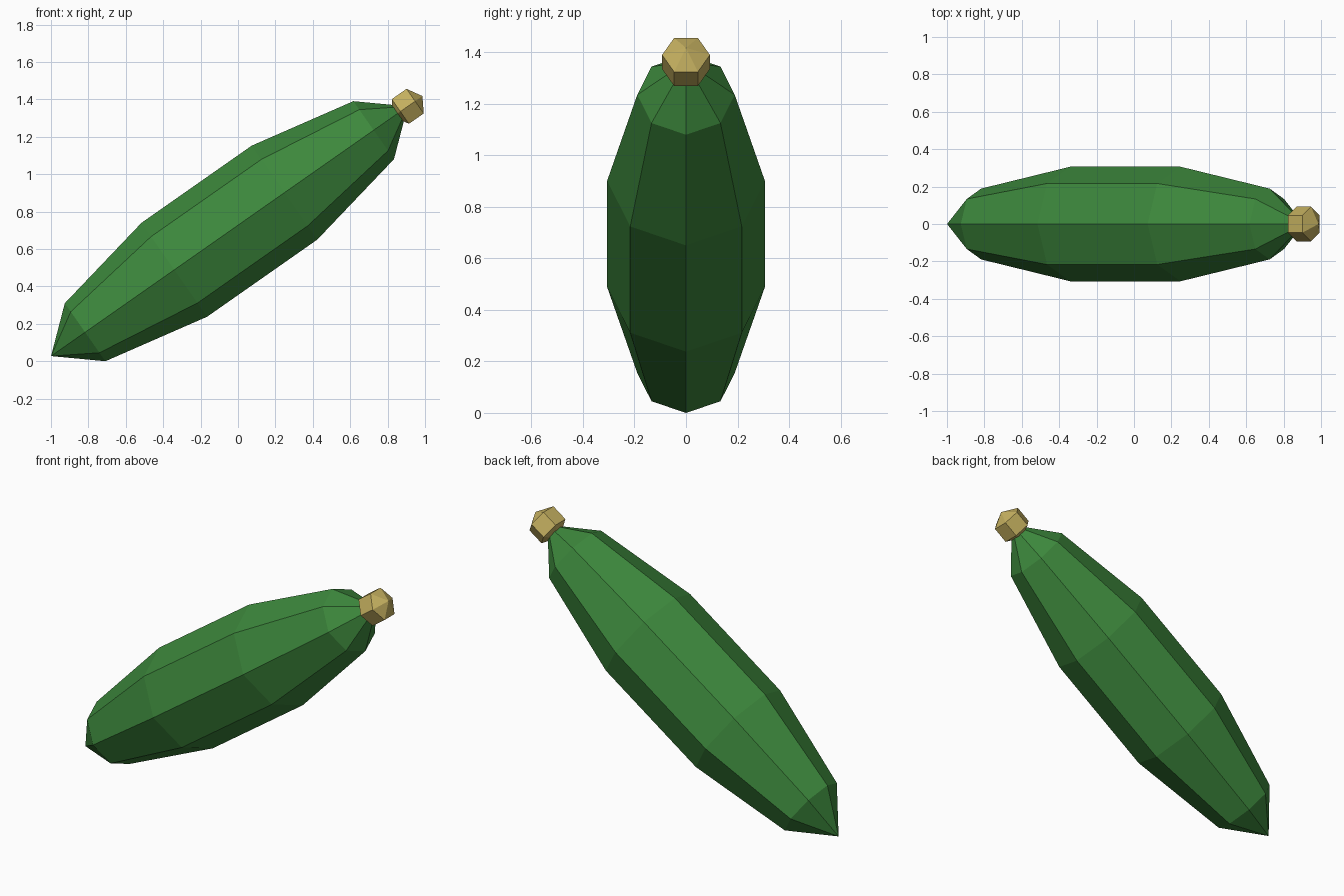
import bpy
import math
from mathutils import Vector, Matrix

cube = bpy.data.objects.get("Cube")
if cube:
    bpy.data.objects.remove(cube, do_unlink=True)


def make_material(name, color):
    mat = bpy.data.materials.new(name)
    mat.use_nodes = True
    mat.diffuse_color = (*color, 1)
    bsdf = next(n for n in mat.node_tree.nodes if n.type == "BSDF_PRINCIPLED")
    bsdf.inputs["Base Color"].default_value = (*color, 1)
    return mat


TILT = math.radians(55)  # lean of the long axis from vertical towards +x
tilt_matrix = Matrix.Rotation(TILT, 4, "Y")


def add_ellipsoid(name, segments, rings, center, radius, half_length, mat):
    """Faceted ellipsoid with its poles on the tilted axis."""
    bpy.ops.mesh.primitive_uv_sphere_add(segments=segments, ring_count=rings, radius=1)
    obj = bpy.context.object
    obj.name = name
    obj.data.name = name
    obj.location = center
    obj.rotation_euler = (0, TILT, 0)
    obj.scale = (radius, radius, half_length)
    obj.data.materials.append(mat)
    bpy.ops.object.shade_flat()
    return obj


green = make_material("dark green skin", (0.046, 0.245, 0.045))
tan = make_material("dry tan stem", (0.55, 0.43, 0.115))

# Long eight-sided vegetable body
body_center = Vector((-0.046, 0, 0.695))
half_length = 1.164
add_ellipsoid("vegetable_body", 8, 5, body_center, 0.322, half_length, green)

# Small stem knob at the upper tip
tip = body_center + tilt_matrix @ Vector((0, 0, half_length))
add_ellipsoid("stem_knob", 6, 3, tip, 0.107, 0.096, tan)
